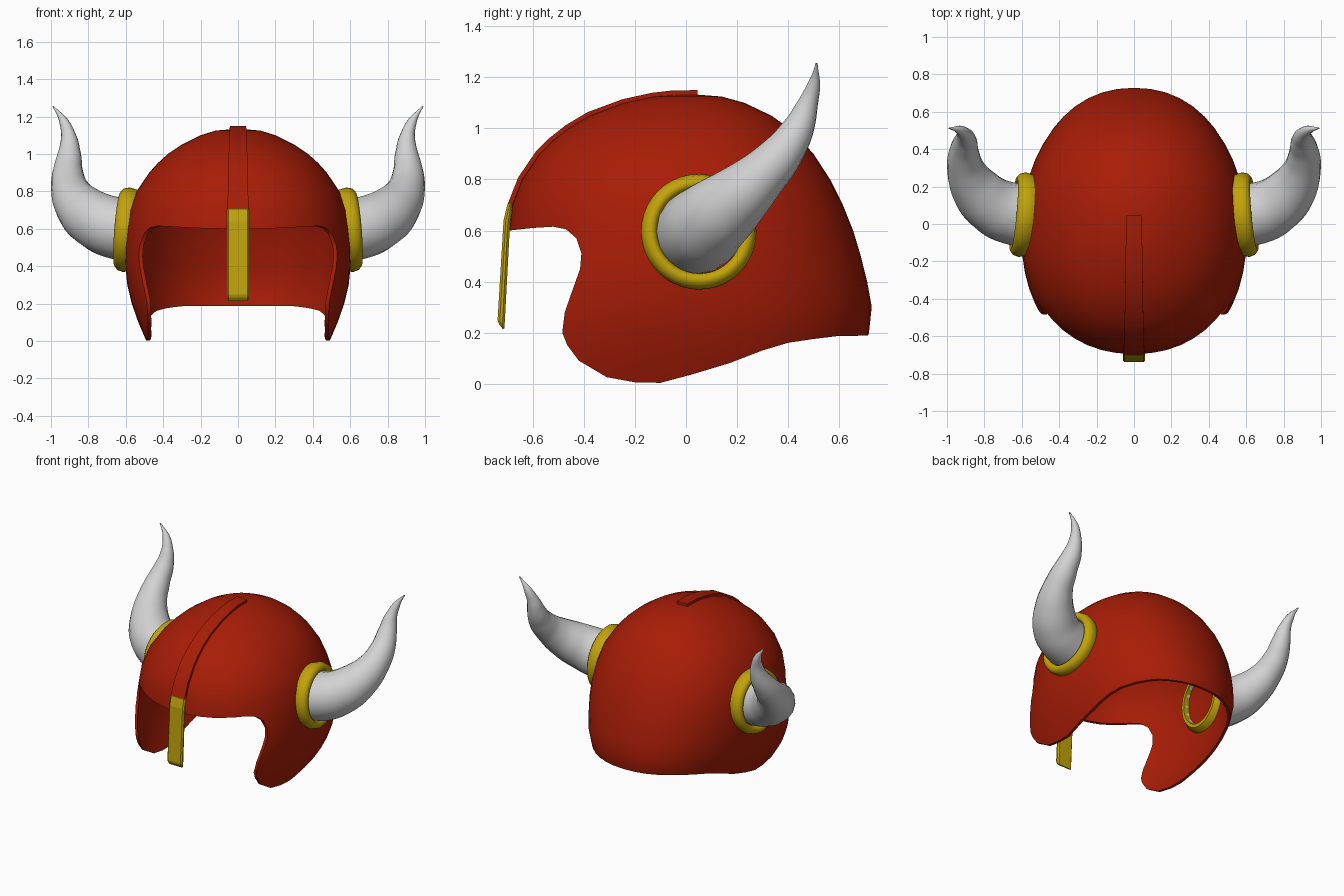
import bpy, bmesh
from math import sin, cos, pi, radians, copysign
from mathutils import Vector

cube = bpy.data.objects.get("Cube")
if cube:
    bpy.data.objects.remove(cube, do_unlink=True)


def material(name, color):
    mat = bpy.data.materials.new(name)
    mat.use_nodes = True
    mat.diffuse_color = (*color, 1)
    mat.node_tree.nodes["Principled BSDF"].inputs["Base Color"].default_value = (*color, 1)
    return mat


red = material("helmet_red", (.39, .012, .002))
gold = material("trim_gold", (.54, .37, .003))
ivory = material("horn_grey", (.65, .65, .65))


def add_object(name, data, mat):
    obj = bpy.data.objects.new(name, data)
    bpy.context.collection.objects.link(obj)
    data.materials.append(mat)
    return obj


def mesh_object(name, bm, mat):
    bmesh.ops.recalc_face_normals(bm, faces=bm.faces)
    mesh = bpy.data.meshes.new(name)
    bm.to_mesh(mesh)
    bm.free()
    return add_object(name, mesh, mat)


def activate(obj):
    bpy.ops.object.select_all(action='DESELECT')
    obj.select_set(True)
    bpy.context.view_layer.objects.active = obj


def apply_modifier(obj, kind, **settings):
    mod = obj.modifiers.new(kind.title(), kind)
    for key, value in settings.items():
        setattr(mod, key, value)
    activate(obj)
    bpy.ops.object.modifier_apply(modifier=mod.name)


def smooth(obj, degrees=35):
    activate(obj)
    bpy.ops.object.shade_smooth_by_angle(angle=radians(degrees))


def bridge(bm, a, b):
    n = len(a)
    for i in range(n):
        j = (i + 1) % n
        bm.faces.new((a[i], a[j], b[j], b[i]))


def side_prism(name, outline, half_width, mat):
    """Extrude a (y, z) outline across x."""
    bm = bmesh.new()
    ends = [[bm.verts.new((x, y, z)) for y, z in outline]
            for x in (-half_width, half_width)]
    bridge(bm, *ends)
    for end in ends:
        bm.faces.new(end)
    return mesh_object(name, bm, mat)


# Dome levels: height, half width, front y, back y, y of the widest point
levels = [(1.125, .12, -.13, .14, .01), (1.1, .2, -.245, .23, 0),
          (1.05, .3, -.38, .335, -.01), (1, .375, -.463, .405, -.02),
          (.95, .43, -.527, .455, -.02), (.9, .475, -.577, .5, -.03),
          (.8, .542, -.645, .565, -.04), (.7, .578, -.684, .615, -.05),
          (.6, .596, -.695, .655, -.05), (.5, .603, -.73, .685, -.05),
          (.4, .602, -.76, .71, -.06), (.3, .592, -.79, .728, -.06),
          (.2, .568, -.82, .717, -.06), (.1, .533, -.84, .69, -.07),
          (0, .49, -.85, .66, -.07), (-.1, .44, -.85, .6, -.07)]
apex = (.01, 1.135)


def rounded(t):
    """Slightly squared cosine, for a fuller plan outline."""
    return copysign(abs(t) ** .92, t)


# Helmet shell: lofted dome, thickened inward
SEGMENTS = 48
bm = bmesh.new()
rings = []
for z, w, front, back, mid in levels:
    ring = []
    for i in range(SEGMENTS):
        a = 2 * pi * i / SEGMENTS
        reach = back - mid if cos(a) > 0 else mid - front
        ring.append(bm.verts.new((w * rounded(sin(a)), mid + reach * rounded(cos(a)), z)))
    rings.append(ring)
top = bm.verts.new((0, *apex))
for i in range(SEGMENTS):
    bm.faces.new((top, rings[0][i], rings[0][(i + 1) % SEGMENTS]))
for upper, lower in zip(rings, rings[1:]):
    bridge(bm, upper, lower)
shell = mesh_object("helmet_shell", bm, red)
apply_modifier(shell, 'SOLIDIFY', thickness=.018, offset=-1)

# Face opening, cheek guards and neck edge cut with a side profile
edge = [(-1, .6), (-.69, .6), (-.6, .61), (-.52, .615), (-.47, .605), (-.43, .57),
        (-.41, .51), (-.415, .45), (-.44, .38), (-.475, .28), (-.485, .2),
        (-.465, .15), (-.42, .09), (-.31, .025), (-.2, .005), (-.1, .003),
        (.02, .035), (.17, .08), (.3, .13), (.4, .16), (.5, .175), (.6, .187),
        (1, .19), (1, -.5), (-1, -.5)]
cutter = side_prism("edge_cutter", edge, 1, red)
cutter.hide_render = True
apply_modifier(shell, 'BOOLEAN', operation='DIFFERENCE', solver='EXACT', object=cutter)
bpy.data.objects.remove(cutter, do_unlink=True)
smooth(shell)

# Raised crest strip along the front centre line, narrowing to the crown
path = [Vector((lv[2], lv[0])) for lv in reversed(levels) if lv[0] > .65]
path += [Vector((-.05, 1.134)), Vector((.045, 1.135))]
bm = bmesh.new()
sections = []
for i, p in enumerate(path):
    along = (path[min(i + 1, len(path) - 1)] - path[max(i - 1, 0)]).normalized()
    out = Vector((-along.y, along.x))
    half = .056 - .015 * i / (len(path) - 1)
    low, high = p - out * .012, p + out * .015
    sections.append([bm.verts.new((x, *q)) for x, q in
                     ((-half, low), (half, low), (half, high), (-half, high))])
for a, b in zip(sections, sections[1:]):
    bridge(bm, a, b)
bm.faces.new(sections[0])
bm.faces.new(sections[-1])
smooth(mesh_object("crest_strip", bm, red))

# Nose guard
guard = side_prism("nose_guard", [(-.675, .715), (-.697, .715), (-.715, .64),
                                  (-.739, .24), (-.712, .207), (-.69, .62)],
                   .06, gold)
apply_modifier(guard, 'BEVEL', width=.009, segments=1)

# Horn collars and horns; the collars pass through the shell
collar_profile = [(.166, -.08), (.19, -.08), (.217, -.045), (.227, 0),
                  (.218, .03), (.198, .046), (.178, .043), (.166, .025)]
horn_path = [((.53, .04, .59), .165), ((.65, .055, .603), .165),
             ((.75, .095, .64), .156), ((.84, .18, .71), .135),
             ((.895, .28, .8), .105), ((.91, .375, .9), .083),
             ((.902, .44, 1), .063), ((.905, .475, 1.09), .042),
             ((.935, .503, 1.18), .023), ((.988, .512, 1.255), .004)]

for side, label in ((1, "left"), (-1, "right")):
    turn = Vector((side, .09, .08)).to_track_quat('Z', 'Y')
    bm = bmesh.new()
    loops = []
    for i in range(40):
        a = 2 * pi * i / 40
        loops.append([bm.verts.new(turn @ Vector((r * cos(a), r * sin(a), d))
                                   + Vector((side * .598, .05, .595)))
                      for r, d in collar_profile])
    for i in range(40):
        bridge(bm, loops[i - 1], loops[i])
    smooth(mesh_object(label + "_horn_collar", bm, gold), 50)

    curve = bpy.data.curves.new(label + "_horn_path", 'CURVE')
    curve.dimensions = '3D'
    curve.bevel_depth = 1
    curve.bevel_resolution = 6
    curve.resolution_u = 5
    spline = curve.splines.new('BEZIER')
    spline.radius_interpolation = 'CARDINAL'
    spline.bezier_points.add(len(horn_path) - 1)
    for point, ((x, y, z), radius) in zip(spline.bezier_points, horn_path):
        point.co = (side * x, y, z)
        point.radius = radius
        point.handle_left_type = point.handle_right_type = 'AUTO'
    guide = bpy.data.objects.new(label + "_horn_guide", curve)
    bpy.context.collection.objects.link(guide)
    graph = bpy.context.evaluated_depsgraph_get()
    mesh = bpy.data.meshes.new_from_object(guide.evaluated_get(graph))
    bpy.data.objects.remove(guide, do_unlink=True)
    mesh.materials.clear()
    smooth(add_object(label + "_horn", mesh, ivory), 60)
